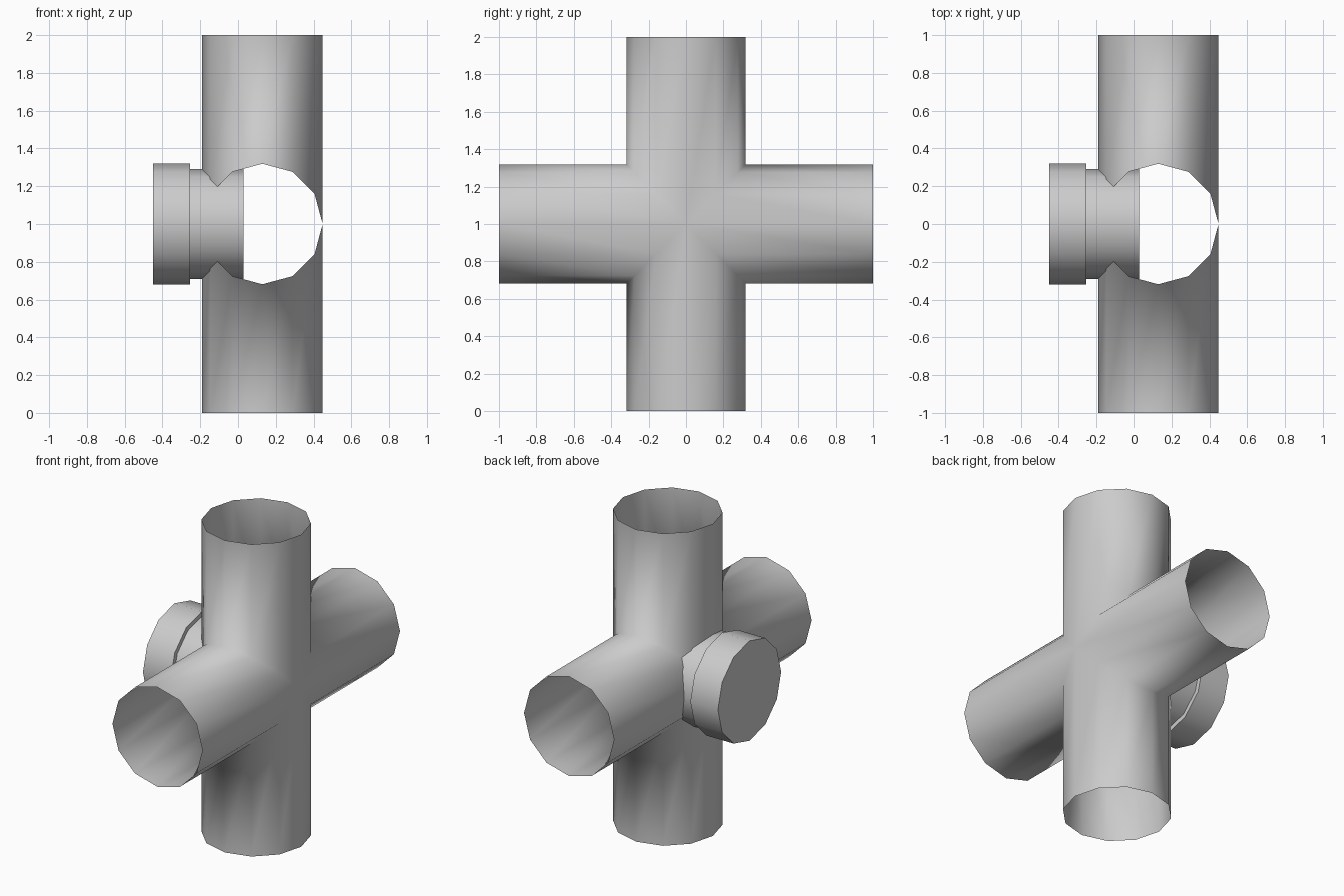
import bpy, bmesh, math
from mathutils import Matrix, Vector

cube = bpy.data.objects.get("Cube")
if cube:
    bpy.data.objects.remove(cube, do_unlink=True)

SIDES = 12
RADIUS = 0.319
CENTRE = Vector((0.129, 0, 1))

# Single plain grey
grey = bpy.data.materials.new("plain grey")
grey.use_nodes = True
colour = (0.6, 0.6, 0.6, 1)
grey.diffuse_color = colour
grey.node_tree.nodes["Principled BSDF"].inputs["Base Color"].default_value = colour

# Four-way pipe: one open mitred arm, turned about x and welded
bm = bmesh.new()
for quarter in range(4):
    turn = Matrix.Rotation(quarter * math.pi / 2, 4, 'X')
    mitre, rim = [], []
    for i in range(SIDES):
        a = 2 * math.pi * i / SIDES
        x, y = RADIUS * math.cos(a), RADIUS * math.sin(a)
        mitre.append(bm.verts.new(CENTRE + turn @ Vector((x, y, abs(y)))))
        rim.append(bm.verts.new(CENTRE + turn @ Vector((x, y, 1))))
    for i in range(SIDES):
        j = (i + 1) % SIDES
        bm.faces.new((mitre[i], mitre[j], rim[j], rim[i]))
bmesh.ops.remove_doubles(bm, verts=bm.verts, dist=0.001)
for face in bm.faces:
    face.smooth = True
mesh = bpy.data.meshes.new("cross_pipe")
bm.to_mesh(mesh)
bm.free()
mesh.materials.append(grey)
bpy.context.collection.objects.link(bpy.data.objects.new("cross_pipe", mesh))


def plug_part(name, x0, x1, radius):
    bpy.ops.mesh.primitive_cylinder_add(
        vertices=SIDES, radius=radius, depth=x1 - x0,
        location=((x0 + x1) / 2, 0, 1), rotation=(0, math.pi / 2, 0))
    ob = bpy.context.object
    ob.name = name
    ob.data.materials.append(grey)
    bpy.ops.object.shade_smooth_by_angle(angle=math.radians(40))


# Side plug: neck running into the pipe, and the wider cap outside
plug_part("plug_neck", -0.255, 0.03, 0.29)
plug_part("plug_cap", -0.45, -0.255, 0.32)
